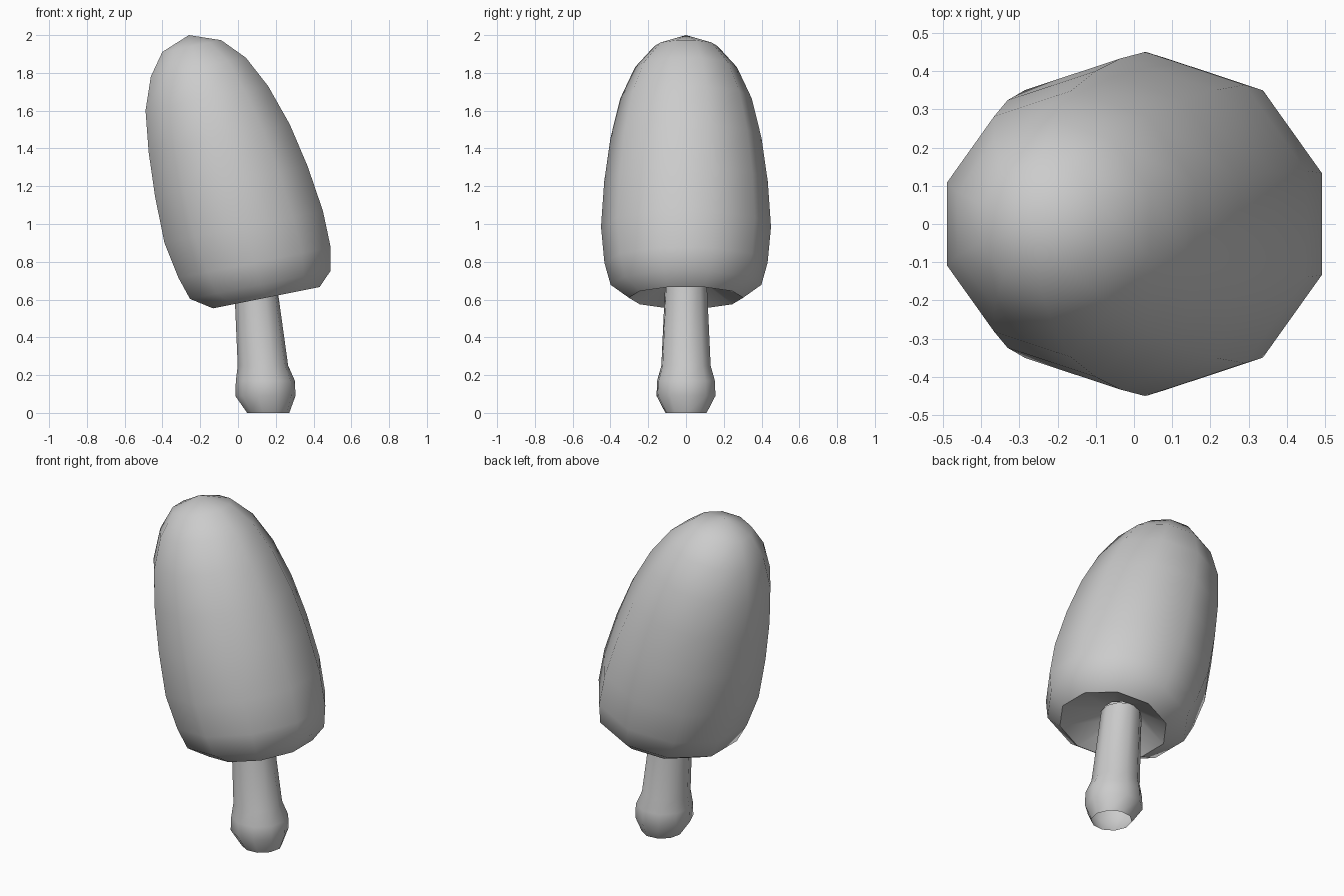
import bpy, bmesh, math
from mathutils import Vector

if "Cube" in bpy.data.objects:
    bpy.data.objects.remove(bpy.data.objects["Cube"])

SIDES = 10

def loft(name, rings, tilt=0.0, apex=None, phase=0.0):
    """Skin ten-sided rings (centre x, centre z, radius), tilted about y."""
    bm = bmesh.new()
    loops = []
    for x, z, r in rings:
        loop = []
        for i in range(SIDES):
            a = 2 * math.pi * i / SIDES + phase
            u, v = r * math.cos(a), r * math.sin(a)
            loop.append(bm.verts.new((x + u * math.cos(tilt), v, z + u * math.sin(tilt))))
        loops.append(loop)
    for lo, hi in zip(loops, loops[1:]):
        for i in range(SIDES):
            j = (i + 1) % SIDES
            bm.faces.new((lo[i], lo[j], hi[j], hi[i]))
    if apex:
        tip = bm.verts.new(Vector(apex))
        for i in range(SIDES):
            bm.faces.new((loops[-1][i], loops[-1][(i + 1) % SIDES], tip))
    mesh = bpy.data.meshes.new(name)
    bm.to_mesh(mesh)
    bm.free()
    obj = bpy.data.objects.new(name, mesh)
    bpy.context.collection.objects.link(obj)
    bpy.ops.object.select_all(action='DESELECT')
    obj.select_set(True)
    bpy.context.view_layer.objects.active = obj
    bpy.ops.object.shade_smooth_by_angle(angle=math.radians(50))
    return obj

# leaning cap: recessed underside, lip, then outer skin up to the tip
loft("mushroom_cap", [
    (0.09, 0.71, 0.10),
    (0.15, 0.61, 0.303),
    (0.118, 0.678, 0.399),
    (0.088, 0.795, 0.432),
    (0.03, 0.985, 0.45),
    (-0.035, 1.225, 0.433),
    (-0.10, 1.455, 0.40),
    (-0.165, 1.665, 0.348),
    (-0.21, 1.83, 0.27),
    (-0.245, 1.942, 0.167),
], tilt=math.radians(11.3), apex=(-0.26, 2.0, 0)[:1] + (0, 2.0), phase=math.radians(18))

# stem with a bulbous foot, open at the bottom
loft("mushroom_stem", [
    (0.16, 0.0, 0.112),
    (0.145, 0.09, 0.16),
    (0.145, 0.17, 0.157),
    (0.132, 0.25, 0.134),
    (0.09, 0.71, 0.112),
], phase=math.radians(5))
